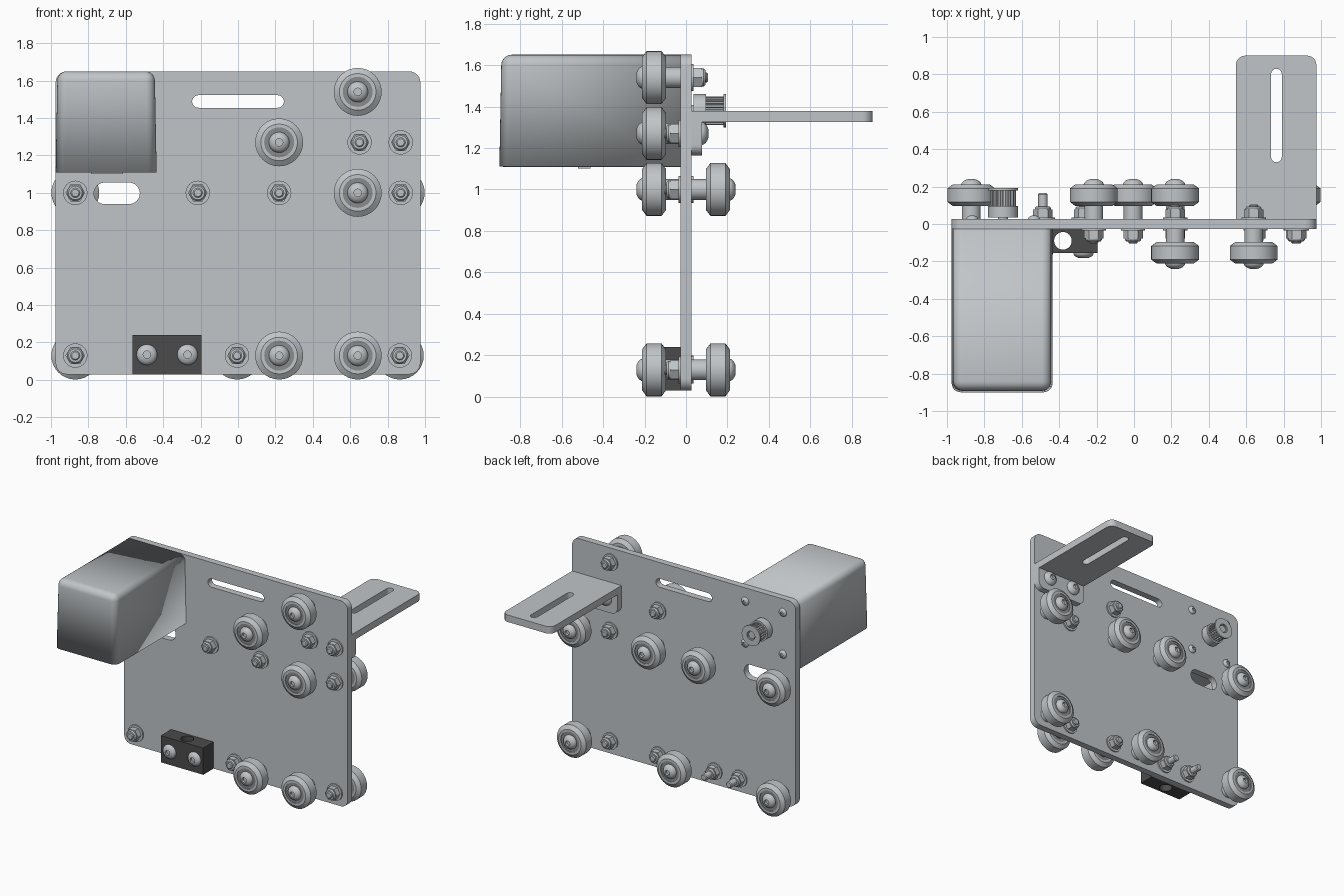
import bpy, bmesh, math
from mathutils import Matrix, Vector

if "Cube" in bpy.data.objects:
    bpy.data.objects.remove(bpy.data.objects["Cube"], do_unlink=True)


def material(name, rgb):
    m = bpy.data.materials.new(name)
    m.use_nodes = True
    m.diffuse_color = (*rgb, 1)
    m.node_tree.nodes["Principled BSDF"].inputs["Base Color"].default_value = (*rgb, 1)
    return m


SILVER = material("light_grey", (0.53, 0.56, 0.58))
STEEL = material("bearing_grey", (0.25, 0.26, 0.27))
DARK = material("dark_grey", (0.07, 0.07, 0.07))
T = 0.026            # half thickness of the main plate
STAND = Matrix.Rotation(math.pi / 2, 4, 'X')   # drawing plane to front plane


def add(name, mesh, mat, angle=35):
    mesh.materials.clear()
    mesh.materials.append(mat)
    mesh.shade_smooth()
    mesh.set_sharp_from_angle(angle=math.radians(angle))
    ob = bpy.data.objects.new(name, mesh)
    bpy.context.collection.objects.link(ob)
    return ob


def from_bmesh(name, bm, mat):
    bmesh.ops.recalc_face_normals(bm, faces=bm.faces)
    mesh = bpy.data.meshes.new(name)
    bm.to_mesh(mesh)
    bm.free()
    return add(name, mesh, mat)


def rounded(x0, x1, y0, y1, radii, n=8):
    """Rectangle outline; radii run from the upper right corner, anticlockwise."""
    pts = []
    for k, r in enumerate(radii):
        sx, sy = (1, -1, -1, 1)[k], (1, 1, -1, -1)[k]
        cx = (x1 if sx > 0 else x0) - sx * r
        cy = (y1 if sy > 0 else y0) - sy * r
        for i in range(n + 1 if r else 1):
            a = (k + i / n) * math.pi / 2
            pts.append((cx + r * math.cos(a), cy + r * math.sin(a)))
    return pts


def slot(x0, x1, y0, y1):
    return rounded(x0, x1, y0, y1, [min(x1 - x0, y1 - y0) * 0.499] * 4)


def sheet(name, outlines, thick, matrix, mat):
    """Flat part cut from outlines; inner outlines become holes."""
    cu = bpy.data.curves.new(name, 'CURVE')
    cu.dimensions, cu.fill_mode, cu.extrude = '2D', 'BOTH', thick / 2
    for pts in outlines:
        sp = cu.splines.new('POLY')
        sp.points.add(len(pts) - 1)
        for p, (x, y) in zip(sp.points, pts):
            p.co = (x, y, 0, 1)
        sp.use_cyclic_u = True
    tmp = bpy.data.objects.new(name + "_outline", cu)
    bpy.context.collection.objects.link(tmp)
    dg = bpy.context.evaluated_depsgraph_get()
    mesh = bpy.data.meshes.new_from_object(tmp.evaluated_get(dg))
    bpy.data.objects.remove(tmp, do_unlink=True)
    mesh.transform(matrix)
    bm = bmesh.new()
    bm.from_mesh(mesh)
    bmesh.ops.remove_doubles(bm, verts=bm.verts, dist=1e-5)
    return from_bmesh(name, bm, mat)


def lathe(name, profile, x, z, side, mat=SILVER, steps=32):
    """Turn (radius, distance from plate middle) about an axis along y."""
    bm = bmesh.new()
    vs = [bm.verts.new((x + r, side * h, z)) for r, h in profile]
    es = [bm.edges.new(p) for p in zip(vs, vs[1:])]
    bmesh.ops.spin(bm, geom=vs + es, cent=(x, 0, z), axis=(0, 1, 0),
                   angle=2 * math.pi, steps=steps)
    bmesh.ops.remove_doubles(bm, verts=bm.verts, dist=1e-5)
    return from_bmesh(name, bm, mat)


def box(name, x0, x1, y0, y1, z0, z1, mat):
    bm = bmesh.new()
    bmesh.ops.create_cube(bm, size=1)
    for v in bm.verts:
        v.co = Vector((x0 + (v.co.x + .5) * (x1 - x0), y0 + (v.co.y + .5) * (y1 - y0),
                       z0 + (v.co.z + .5) * (z1 - z0)))
    return from_bmesh(name, bm, mat)


def bolt_head(name, x, z, side, h, r=0.055, tall=0.034):
    """Domed head with a small socket."""
    dome = [(r * math.cos(a), h + tall * math.sin(a))
            for a in (math.radians(d) for d in (0, 15, 30, 45, 60, 68))]
    s = r * 0.36
    lathe(name, [(0, h)] + dome + [(s, h + tall * .93), (s, h + tall * .4), (0, h + tall * .4)],
          x, z, side)


def lock_nut(name, x, z, side, stud=0.105):
    """Washer, hex nut, rounded collar and stud end."""
    lathe(name + "_washer", [(0, T), (.065, T), (.065, T + .01), (0, T + .01)], x, z, side)
    lathe(name + "_hex", [(0, T), (.052, T), (.052, .078), (0, .078)], x, z, side, steps=6)
    lathe(name + "_collar", [(0, .07), (.043, .07), (.043, .085), (.036, .094), (0, .094)],
          x, z, side)
    lathe(name + "_stud", [(0, T), (.025, T), (.025, stud - .006), (.019, stud), (0, stud)],
          x, z, side)


def roller(name, x, z, side):
    """Grooved roller on a spacer, bolted through the plate."""
    lathe(name + "_spacer", [(0, T), (.05, T), (.05, .105), (0, .105)], x, z, side)
    lathe(name + "_tyre", [(.08, .115), (.08, .096), (.098, .096), (.128, .118), (.128, .19),
                           (.098, .212), (.08, .212), (.08, .115)], x, z, side)
    lathe(name + "_bearing", [(0, .102), (.08, .102), (.08, .206), (0, .206)], x, z, side, STEEL)
    bolt_head(name + "_bolt", x, z, side, .206, tall=.036)
    lock_nut(name + "_nut", x, z, -side)


# Main plate with two slots
sheet("main_plate", [rounded(-.975, .975, .03, 1.65, [.06] * 4),
                     slot(-.245, .245, 1.455, 1.522),
                     slot(-.77, -.525, .94, 1.055)], 2 * T, STAND, SILVER)

# Rollers on both faces
for i, (x, z) in enumerate([(.22, 1.27), (.64, 1.54), (.64, 1), (.22, .13), (.64, .13)]):
    roller(f"front_roller_{i}", x, z, -1)
for i, (x, z) in enumerate([(-.87, 1), (-.215, 1), (.22, 1), (.87, 1),
                            (-.87, .13), (-.005, .13), (.865, .13)]):
    roller(f"back_roller_{i}", x, z, 1)

# Angle bracket: flange, slotted shelf and its bolts
sheet("bracket_flange", [rounded(.545, .975, 1.165, 1.33, [0, 0, .05, .05])], .05,
      Matrix.Translation((0, T + .025, 0)) @ STAND, SILVER)
sheet("bracket_shelf", [rounded(.545, .975, T, .9, [.05, .05, 0, 0]),
                        slot(.733, .79, .33, .83)], .055,
      Matrix.Translation((0, 0, 1.352)), SILVER)
for i, x in enumerate((.65, .87)):
    bolt_head(f"bracket_bolt_{i}", x, 1.27, 1, T + .05)
    lock_nut(f"bracket_nut_{i}", x, 1.27, -1)

# Clamp block with vertical bore and two bolts
bore = slot(-.427, -.333, -.137, -.043)
sheet("clamp_block", [rounded(-.565, -.195, -.155, -T, [0] * 4), bore], .21,
      Matrix.Translation((0, 0, .135)), DARK)
for i, x in enumerate((-.487, -.27)):
    bolt_head(f"clamp_bolt_{i}", x, .135, -1, .155, tall=.03)
    lock_nut(f"clamp_nut_{i}", x, .135, 1, stud=.165)

# Motor cover: tapered shell, open below and towards the plate
bm = bmesh.new()
bmesh.ops.create_cube(bm, size=1)
for v in bm.verts:
    draft = .01 if v.co.z > 0 else 0
    x = -.705 + v.co.x * (.54 - 2 * draft)
    y = -T if v.co.y > 0 else -.9 + draft
    v.co = (x, y, 1.65 if draft else 1.11)
soft = [e for e in bm.edges
        if (all(v.co.z > 1.6 for v in e.verts) and any(v.co.y < -.5 for v in e.verts))
        or all(v.co.y < -.5 for v in e.verts)]
soft = [e for e in soft if not all(v.co.z < 1.2 for v in e.verts)]
bmesh.ops.bevel(bm, geom=soft, offset=.05, segments=6, profile=.5, affect='EDGES')
bm.normal_update()
bmesh.ops.delete(bm, geom=[f for f in bm.faces if f.normal.z < -.9 or f.normal.y > .9],
                 context='FACES')
cover = from_bmesh("motor_cover", bm, SILVER)
# Shell wall grows inwards
shell = cover.modifiers.new("wall", 'SOLIDIFY')
top = max(cover.data.polygons, key=lambda f: f.center.z)
shell.thickness, shell.offset = .03, (-1 if top.normal.z > 0 else 1)

# Motor with connector, inside the cover
MX, MZ = -.7, 1.38
box("motor_body", MX - .21, MX + .21, -.53, -T, MZ - .21, MZ + .21, SILVER)
box("motor_connector", MX - .085, MX + .085, -.52, -.46, 1.1, MZ - .2, SILVER)
for i in range(4):
    sx, sz = (-1 if i % 2 else 1), (-1 if i > 1 else 1)
    bolt_head(f"motor_screw_{i}", MX + sx * .165, MZ + sz * .165, 1, T, r=.032, tall=.02)

# Drive pulley: shaft, hub, toothed drum and flange
lathe("motor_shaft", [(0, T), (.027, T), (.027, .18), (0, .18)], MX, MZ, 1)
lathe("pulley_hub", [(.027, .036), (.08, .036), (.08, .096), (.027, .096), (.027, .036)],
      MX, MZ, 1)
teeth = []
for i in range(20):
    for off, r in ((-.3, .057), (-.2, .068), (.2, .068), (.3, .057)):
        a = (i + off) * math.tau / 20
        teeth.append((MX + r * math.cos(a), MZ + r * math.sin(a)))
sheet("pulley_teeth", [teeth, slot(MX - .03, MX + .03, MZ - .03, MZ + .03)], .09,
      Matrix.Translation((0, .137, 0)) @ STAND, SILVER)
lathe("pulley_flange", [(.035, .18), (.08, .18), (.08, .192), (.035, .192), (.035, .18)],
      MX, MZ, 1)
